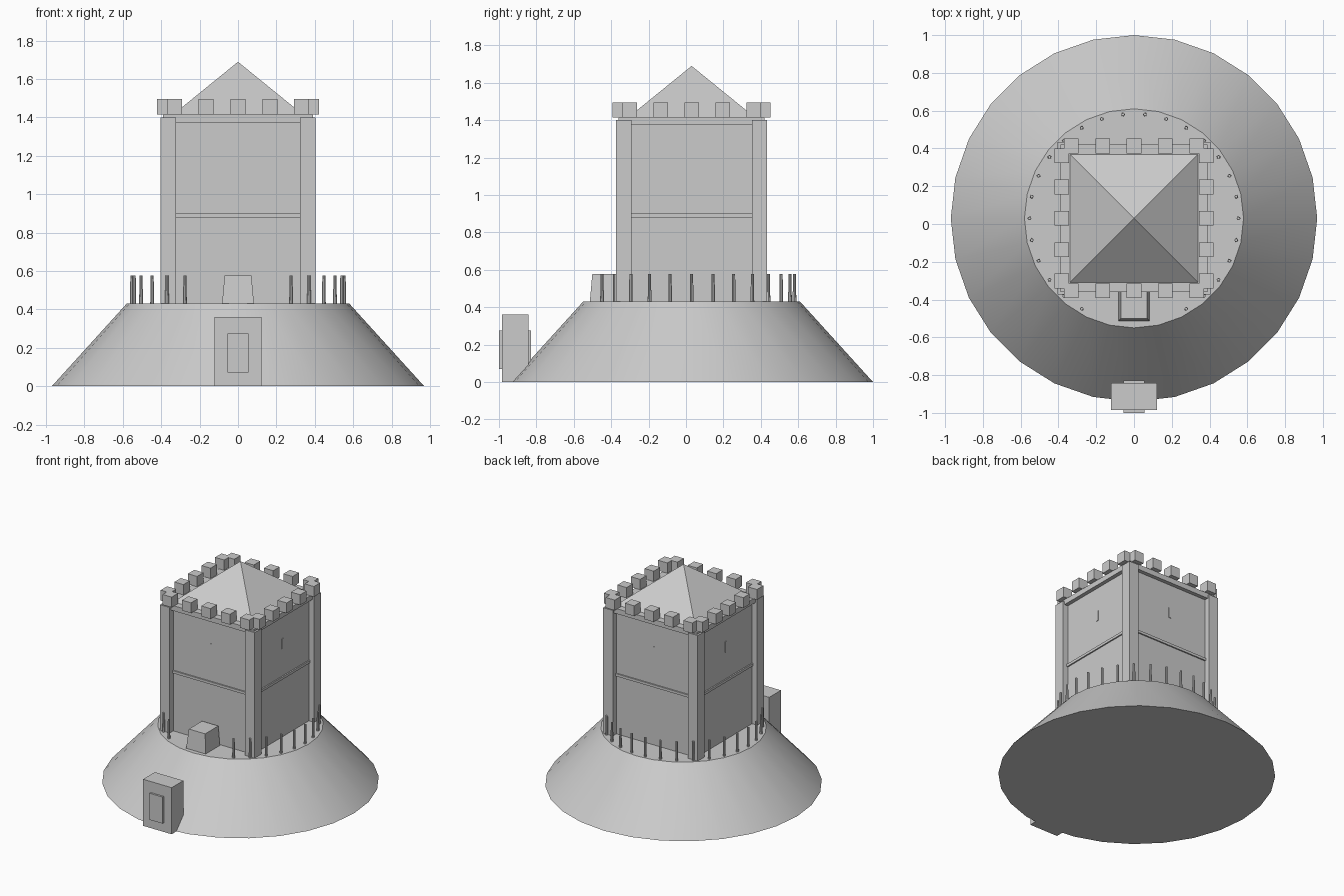
import bpy, bmesh, math
from mathutils import Matrix, Vector

if "Cube" in bpy.data.objects:
    bpy.data.objects.remove(bpy.data.objects["Cube"])

CY = 0.03  # tower and mound axis in y

stone = bpy.data.materials.new("grey_stone")
stone.diffuse_color = (0.6, 0.6, 0.6, 1)
stone.use_nodes = True
stone.node_tree.nodes["Principled BSDF"].inputs["Base Color"].default_value = stone.diffuse_color


def finish(name, bm, smooth=False):
    me = bpy.data.meshes.new(name)
    bmesh.ops.recalc_face_normals(bm, faces=bm.faces)
    bm.to_mesh(me)
    bm.free()
    me.materials.append(stone)
    ob = bpy.data.objects.new(name, me)
    bpy.context.collection.objects.link(ob)
    if smooth:
        bpy.ops.object.select_all(action='DESELECT')
        ob.select_set(True)
        bpy.context.view_layer.objects.active = ob
        bpy.ops.object.shade_smooth_by_angle(angle=math.radians(30))
    return ob


def add_box(bm, x0, x1, y0, y1, z0, z1):
    m = Matrix.Translation(((x0 + x1) / 2, (y0 + y1) / 2, (z0 + z1) / 2))
    m = m @ Matrix.Diagonal((x1 - x0, y1 - y0, z1 - z0, 1))
    return bmesh.ops.create_cube(bm, size=1, matrix=m)["verts"]


def add_cone(bm, n, r0, r1, x, y, z0, z1, turn=0):
    m = Matrix.Translation((x, y, (z0 + z1) / 2)) @ Matrix.Rotation(turn, 4, 'Z')
    bmesh.ops.create_cone(bm, cap_ends=True, segments=n, radius1=r0, radius2=r1,
                          depth=z1 - z0, matrix=m)


def square_block(name, h, z0, z1):
    bm = bmesh.new()
    add_box(bm, -h, h, CY - h, CY + h, z0, z1)
    return finish(name, bm)


# Mound
bm = bmesh.new()
add_cone(bm, 28, 0.97, 0.58, 0, CY, 0, 0.43)
finish("mound", bm, smooth=True)

# Tower walls, mid ledge, top slab
square_block("tower_walls", 0.36, 0.42, 1.39)
square_block("wall_ledge", 0.37, 0.88, 0.90)
square_block("top_slab", 0.39, 1.375, 1.415)

# Corner pillars
bm = bmesh.new()
for sx in (-1, 1):
    for sy in (-1, 1):
        cx, cy = sx * 0.363, CY + sy * 0.363
        add_box(bm, cx - 0.041, cx + 0.041, cy - 0.041, cy + 0.041, 0.42, 1.40)
finish("corner_pillars", bm)

# Battlements: five blocks per side
bm = bmesh.new()
for i in range(-2, 3):
    t = i * 0.166
    for s in (-1, 1):
        for cx, cy in ((t, CY + s * 0.383), (s * 0.383, CY + t)):
            add_box(bm, cx - 0.039, cx + 0.039, cy - 0.039, cy + 0.039, 1.415, 1.495)
finish("battlements", bm)

# Pyramid roof
bm = bmesh.new()
add_cone(bm, 4, 0.345 * math.sqrt(2), 0, 0, CY, 1.41, 1.69, math.pi / 4)
finish("roof", bm)

# Arrow slits, one per wall
bm = bmesh.new()
for k in range(4):
    vs = add_box(bm, -0.01, 0.01, -0.364, -0.355, 1.11, 1.19)
    bmesh.ops.rotate(bm, verts=vs, cent=Vector(), matrix=Matrix.Rotation(k * math.pi / 2, 3, 'Z'))
bmesh.ops.translate(bm, verts=bm.verts, vec=(0, CY, 0))
finish("arrow_slits", bm)

# Palisade posts with a gap at the front
bm = bmesh.new()
for k in range(30):
    a = 6 + 12 * k
    if 155 < a < 205:
        continue
    a = math.radians(a)
    add_cone(bm, 8, 0.010, 0.008, 0.553 * math.sin(a), CY + 0.553 * math.cos(a), 0.425, 0.577)
finish("palisade_posts", bm)

# Tapered porch at the tower foot
bm = bmesh.new()
for v in add_box(bm, -0.084, 0.084, -0.515, -0.34, 0.42, 0.577):
    if v.co.z > 0.5:
        v.co.x *= 0.83
        if v.co.y < -0.4:
            v.co.y += 0.014
finish("porch", bm)

# Gatehouse and its door
bm = bmesh.new()
add_box(bm, -0.122, 0.122, -0.985, -0.842, 0, 0.36)
finish("gatehouse", bm)
bm = bmesh.new()
add_box(bm, -0.055, 0.055, -1.0, -0.828, 0.07, 0.275)
finish("gate_door", bm)
